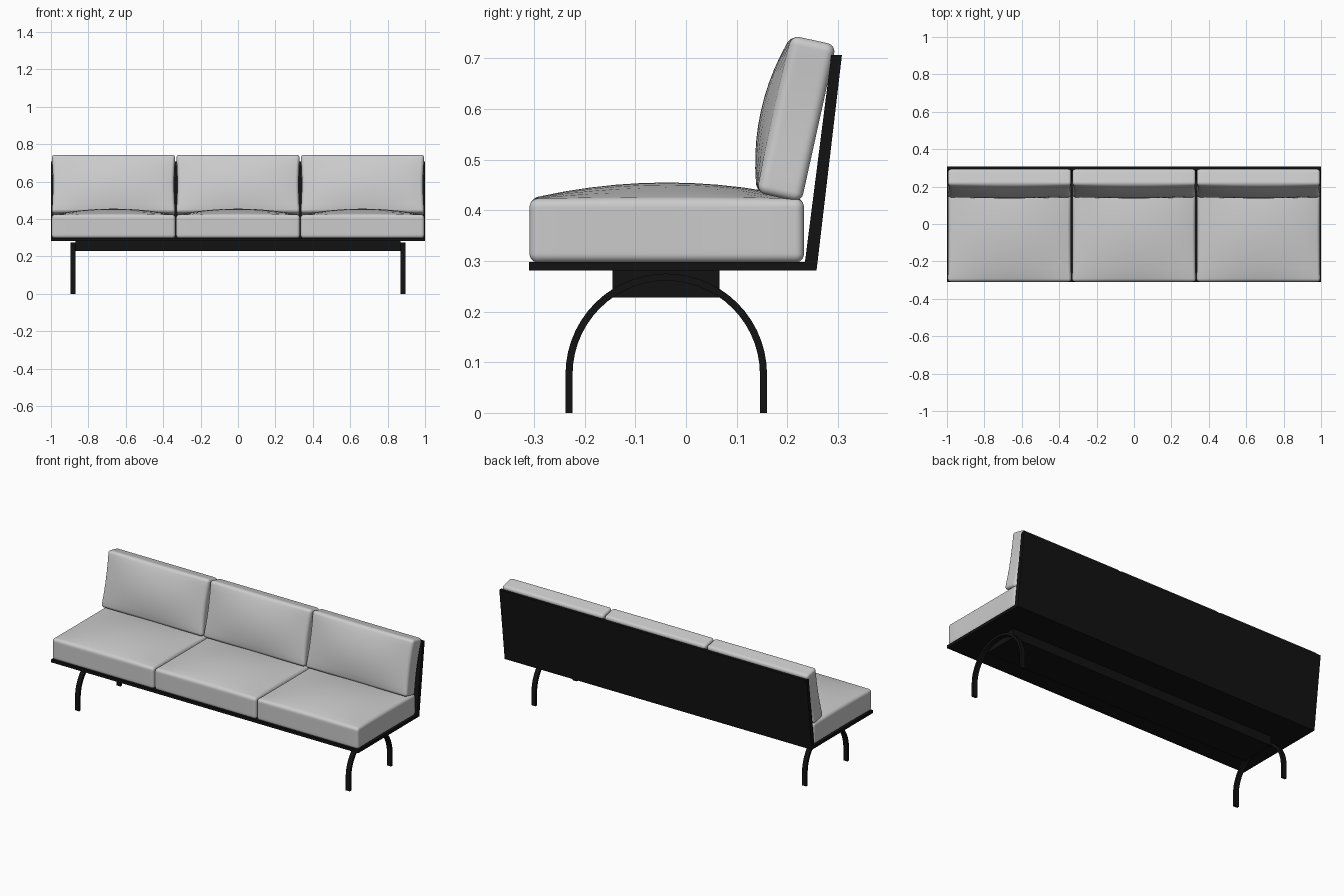
import bpy, bmesh, math
from mathutils import Vector

if "Cube" in bpy.data.objects:
    bpy.data.objects.remove(bpy.data.objects["Cube"])

black = bpy.data.materials.new("black_finish")
black.diffuse_color = (0.006, 0.006, 0.006, 1)
black.use_nodes = True
black.node_tree.nodes["Principled BSDF"].inputs["Base Color"].default_value = black.diffuse_color


def finish(bm, name, mat=None, smooth=None):
    bmesh.ops.recalc_face_normals(bm, faces=bm.faces)
    me = bpy.data.meshes.new(name)
    bm.to_mesh(me)
    bm.free()
    ob = bpy.data.objects.new(name, me)
    bpy.context.collection.objects.link(ob)
    if mat:
        me.materials.append(mat)
    if smooth:
        bpy.ops.object.select_all(action='DESELECT')
        ob.select_set(True)
        bpy.context.view_layer.objects.active = ob
        bpy.ops.object.shade_smooth_by_angle(angle=math.radians(smooth))
    return ob


def prism(name, profile, x0, x1, smooth=None):
    """Extrude a closed (y, z) profile along x."""
    bm = bmesh.new()
    face = bm.faces.new([bm.verts.new((x0, y, z)) for y, z in profile])
    new = bmesh.ops.extrude_face_region(bm, geom=[face])["geom"]
    moved = [v for v in new if isinstance(v, bmesh.types.BMVert)]
    bmesh.ops.translate(bm, verts=moved, vec=(x1 - x0, 0, 0))
    return finish(bm, name, black, smooth)


def box(name, x0, x1, y0, y1, z0, z1):
    return prism(name, [(y0, z0), (y1, z0), (y1, z1), (y0, z1)], x0, x1)


def cushion(name, size, crown, pinch, r=0.017):
    """Rounded box standing on local z = 0 with a puffed top and drawn-in sides."""
    half = Vector(size) / 2
    inner = half - Vector((r, r, r))
    bm = bmesh.new()
    bmesh.ops.create_cube(bm, size=2)
    bmesh.ops.subdivide_edges(bm, edges=bm.edges, cuts=15, use_grid_fill=True)
    for v in bm.verts:
        core, delta = Vector(), Vector()
        for a in range(3):
            i = abs(v.co[a]) * 8
            s = math.copysign(1, v.co[a])
            core[a] = s * inner[a] * min(i / 5, 1)
            delta[a] = s * math.tan(math.radians(max(i - 5, 0) * 15))
        p = core + delta.normalized() * r
        fx, fy = 1 - (p.x / half.x) ** 2, 1 - (p.y / half.y) ** 2
        if p.z > 0:
            p.z += crown * fx * fy * p.z / half.z
        p.x -= pinch * fy * p.x / half.x
        p.z += half.z
        v.co = p
    return finish(bm, name, smooth=60)


# Seat board, tilted back board and the beam underneath
box("seat_board", -1, 1, -0.31, 0.258, 0.281, 0.298)
prism("back_board", [(0.233, 0.283), (0.258, 0.283), (0.308, 0.707), (0.287, 0.707)], -1, 1)
box("under_beam", -0.868, 0.868, -0.145, 0.066, 0.228, 0.283)

# Arched flat-bar legs
arc = [math.pi * k / 28 for k in range(29)]


def arch(rad, top):
    pts = [(-0.039 + rad * math.cos(t), 0.076 + (top - 0.076) * math.sin(t)) for t in arc]
    return [(pts[0][0], 0)] + pts + [(pts[-1][0], 0)]


for side, label in ((-1, "left"), (1, "right")):
    prism(f"{label}_leg_arch", arch(0.199, 0.275) + arch(0.185, 0.261)[::-1],
          side * 0.881 - 0.0135, side * 0.881 + 0.0135, smooth=30)

# Three seat cushions and three back cushions
lean = math.atan2(0.068, 0.308)
for i in (-1, 0, 1):
    seat = cushion(f"seat_cushion_{i + 2}", (0.662, 0.542, 0.126), 0.032, 0.003)
    seat.location = (i * 0.6655, -0.038, 0.297)
    back = cushion(f"back_cushion_{i + 2}", (0.662, 0.318, 0.09), 0.027, 0.007)
    back.rotation_euler.x = math.pi / 2 - lean
    back.location = (i * 0.6655, 0.262, 0.571)
